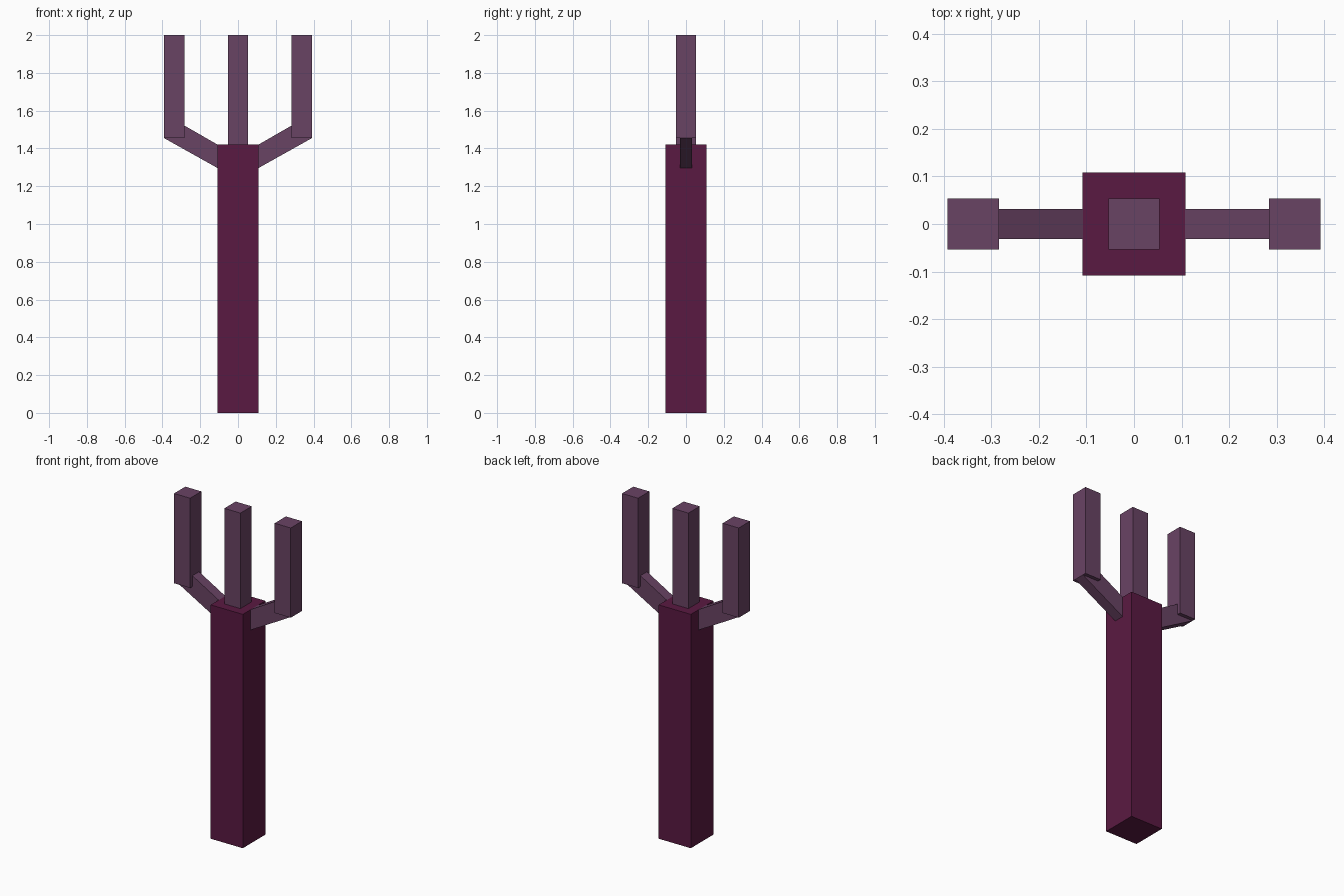
import bpy, bmesh

if "Cube" in bpy.data.objects:
    bpy.data.objects.remove(bpy.data.objects["Cube"])


def material(name, rgb):
    m = bpy.data.materials.new(name)
    m.diffuse_color = (*rgb, 1)
    m.use_nodes = True
    m.node_tree.nodes["Principled BSDF"].inputs["Base Color"].default_value = m.diffuse_color
    return m


handle_mat = material("dark_plum", (0.102, 0.010, 0.054))
prong_mat = material("dusty_mauve", (0.141, 0.056, 0.127))


def extrude_profile(name, profile, depth, mat):
    """Extrude a front-view (x, z) outline symmetrically along y."""
    bm = bmesh.new()
    face = bm.faces.new([bm.verts.new((x, -depth / 2, z)) for x, z in profile])
    ext = bmesh.ops.extrude_face_region(bm, geom=[face])
    verts = [v for v in ext["geom"] if isinstance(v, bmesh.types.BMVert)]
    bmesh.ops.translate(bm, verts=verts, vec=(0, depth, 0))
    bmesh.ops.recalc_face_normals(bm, faces=bm.faces)
    mesh = bpy.data.meshes.new(name)
    bm.to_mesh(mesh)
    bm.free()
    mesh.materials.append(mat)
    obj = bpy.data.objects.new(name, mesh)
    bpy.context.collection.objects.link(obj)
    return obj


def box(name, x, width, z0, z1, mat):
    h = width / 2
    return extrude_profile(name, [(x - h, z0), (x + h, z0), (x + h, z1), (x - h, z1)], width, mat)


# Shaft and centre prong
box("handle", 0, 0.216, 0, 1.42, handle_mat)
box("centre_prong", 0, 0.108, 1.42, 2.0, prong_mat)

# Outer prongs, each carried by a slanted arm
for side, s in (("left", -1), ("right", 1)):
    box(side + "_prong", s * 0.338, 0.108, 1.455, 2.0, prong_mat)
    arm = [(0.09, 1.286), (0.392, 1.455), (0.338, 1.552), (0.09, 1.41)]
    extrude_profile(side + "_arm", [(s * x, z) for x, z in arm], 0.064, prong_mat)
